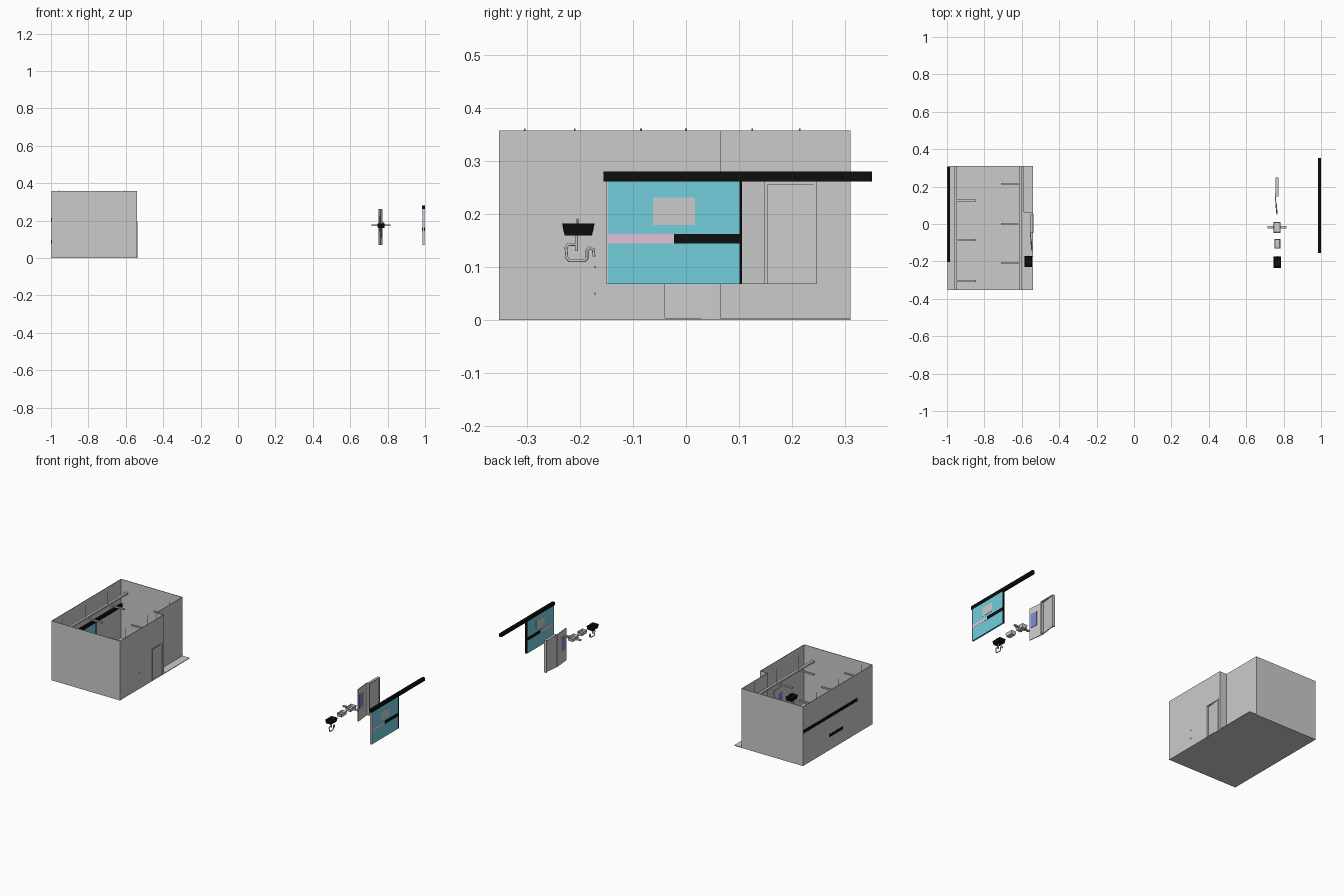
import bpy, bmesh, math
from mathutils import Vector, Matrix

if "Cube" in bpy.data.objects:
    bpy.data.objects.remove(bpy.data.objects["Cube"])


def material(name, rgb):
    m = bpy.data.materials.new(name)
    m.diffuse_color = (*rgb, 1)
    m.use_nodes = True
    m.node_tree.nodes["Principled BSDF"].inputs["Base Color"].default_value = m.diffuse_color
    return m


CYAN = material("cyan", (0.17, 0.62, 0.72))
BLACK = material("black", (0.004, 0.004, 0.004))
PINK = material("pink", (0.75, 0.55, 0.7))
GLASS = material("lavender_glass", (0.2, 0.25, 0.6))


def finish(name, bm, mat=None):
    me = bpy.data.meshes.new(name)
    bmesh.ops.recalc_face_normals(bm, faces=bm.faces)
    bm.to_mesh(me)
    bm.free()
    ob = bpy.data.objects.new(name, me)
    bpy.context.collection.objects.link(ob)
    if mat:
        me.materials.append(mat)
    return ob


def box(name, x, y, z, mat=None, off=(0, 0, 0)):
    bm = bmesh.new()
    bmesh.ops.create_cube(bm, size=1)
    for v in bm.verts:
        v.co = Vector([(r[0] + r[1]) / 2 + c * (r[1] - r[0]) + o
                       for r, c, o in zip((x, y, z), v.co, off)])
    return finish(name, bm, mat)


def slab(name, p, q, t, z, mat=None, off=(0, 0, 0)):
    """Upright panel running between two plan points p and q."""
    p, q = Vector(p), Vector(q)
    d = (q - p).normalized() * t / 2
    n = Vector((-d.y, d.x))
    bm = bmesh.new()
    f = bm.faces.new([bm.verts.new((c.x + off[0], c.y + off[1], z[0] + off[2]))
                      for c in (p + n, q + n, q - n, p - n)])
    r = bmesh.ops.extrude_face_region(bm, geom=[f])
    bmesh.ops.translate(bm, vec=(0, 0, z[1] - z[0]),
                        verts=[g for g in r["geom"] if isinstance(g, bmesh.types.BMVert)])
    return finish(name, bm, mat)


def basin(name, x, y, z, mat=None, off=(0, 0, 0)):
    """Box with an inset, sunken top and a tapered bottom."""
    ob = box(name, x, y, z, mat, off)
    bm = bmesh.new()
    bm.from_mesh(ob.data)
    top = max(bm.faces, key=lambda f: f.calc_center_median().z)
    low = min(bm.faces, key=lambda f: f.calc_center_median().z)
    c = low.calc_center_median()
    for v in low.verts:
        v.co.xy = c.xy + (v.co.xy - c.xy) * 0.85
    bmesh.ops.inset_region(bm, faces=[top], thickness=0.004)
    bmesh.ops.translate(bm, verts=top.verts, vec=(0, 0, -(z[1] - z[0]) * 0.7))
    bm.to_mesh(ob.data)
    bm.free()
    return ob


def pipe(name, pts, r, off=(0, 0, 0)):
    cu = bpy.data.curves.new(name, 'CURVE')
    cu.dimensions = '3D'
    cu.bevel_depth = r
    cu.bevel_resolution = 2
    cu.use_fill_caps = True
    s = cu.splines.new('POLY')
    s.points.add(len(pts) - 1)
    for sp, p in zip(s.points, pts):
        sp.co = (*[a + b for a, b in zip(p, off)], 1)
    ob = bpy.data.objects.new(name, cu)
    bpy.context.collection.objects.link(ob)
    return ob


# Room shell, open at the top, with a step in the right wall
T, H = 0.003, (0, 0.358)
box("floor", (-0.998, -0.54), (-0.35, 0.311), (0, 0.004))
box("left_wall", (-0.998, -0.998 + T), (-0.35, 0.311), H)
box("front_wall", (-0.998, -0.54), (-0.353, -0.35), H)
box("back_wall", (-0.998, -0.587), (0.308, 0.311), H)
box("right_wall_front", (-0.54 - T, -0.54), (-0.35, -0.047), H)
box("right_wall_lintel", (-0.54 - T, -0.54), (-0.047, 0.053), (0.195, 0.358))
box("right_wall_end", (-0.54 - T, -0.54), (0.053, 0.065), H)
box("right_wall_step", (-0.587, -0.54), (0.062, 0.065), H)
box("right_wall_back", (-0.587 - T, -0.587), (0.065, 0.311), H)

# Small service stubs through the right wall
for z in (0.05, 0.1):
    pipe("wall_stub", [(-0.545, -0.172, z), (-0.536, -0.172, z)], 0.002)

# Overhead tracks with side arms and hangers
for x, tip, ys, z in ((-0.955, -0.845, (-0.305, -0.085, 0.125), 0.285),
                      (-0.605, -0.71, (-0.21, 0.0, 0.215), 0.275)):
    box("overhead_track", (x - 0.007, x + 0.007), (-0.35, 0.309), (z - 0.005, z + 0.005))
    for y in ys:
        box("track_arm", (min(x, tip), max(x, tip)), (y - 0.005, y + 0.005), (z - 0.004, z + 0.004))
        pipe("track_hanger", [(x, y, z), (x, y, 0.362)], 0.0015)


def sliding_wall(off):
    # Cyan wall panel with bands, a window plate and a long rail
    def b(name, x, y, z, mat=None):
        box(name, x, y, z, mat, off)
    b("cyan_panel", (0.987, 0.997), (-0.147, 0.102), (0.068, 0.262), CYAN)
    b("panel_pink_edge", (0.986, 0.998), (-0.15, -0.147), (0.068, 0.262), PINK)
    b("panel_black_edge", (0.986, 0.998), (0.101, 0.106), (0.068, 0.262), BLACK)
    b("pink_band", (0.986, 0.998), (-0.148, -0.023), (0.145, 0.163), PINK)
    b("black_band", (0.985, 0.999), (-0.023, 0.104), (0.145, 0.163), BLACK)
    b("window_plate", (0.986, 0.998), (-0.062, 0.017), (0.18, 0.232))
    b("long_rail", (0.984, 1.0), (-0.156, 0.352), (0.262, 0.281), BLACK)


def door(off):
    # Frame, closed leaf and swung-open leaf with a glazed pane
    for y in ((0.147, 0.155), (0.242, 0.248)):
        box("door_jamb", (0.757, 0.772), y, (0.068, 0.262), None, off)
    box("door_head", (0.757, 0.772), (0.147, 0.248), (0.256, 0.262), None, off)
    slab("door_leaf", (0.756, 0.153), (0.767, 0.244), 0.005, (0.068, 0.258), None, off)
    slab("open_leaf", (0.755, 0.15), (0.765, 0.05), 0.005, (0.068, 0.262), None, off)
    slab("leaf_pane", (0.7595, 0.105), (0.764, 0.06), 0.007, (0.14, 0.225), GLASS, off)


def sink(off):
    # Black basin, tap and looping waste pipe
    basin("sink_basin", (0.745, 0.785), (-0.234, -0.173), (0.16, 0.182), BLACK, off)
    pipe("tap", [(0.78, -0.205, 0.175), (0.78, -0.205, 0.191), (0.768, -0.205, 0.191)], 0.0015, off)
    x = 0.767
    pipe("drain", [(x, -0.207, 0.162), (x, -0.207, 0.13)], 0.003, off)
    yz = [(-0.207, 0.143), (-0.222, 0.143), (-0.227, 0.138), (-0.225, 0.117), (-0.22, 0.112),
          (-0.192, 0.112), (-0.187, 0.117), (-0.187, 0.132), (-0.182, 0.137), (-0.175, 0.133), (-0.174, 0.12)]
    pipe("waste_pipe", [(x, y, z) for y, z in yz], 0.0028, off)


# Each assembly stands in the exploded row and again inside the room
for off in ((0, 0, 0), (-1.984, -0.048, -0.067)):
    sliding_wall(off)
for off in ((0, 0, 0), (-1.31, -0.195, -0.067)):
    door(off)
for off in ((0, 0, 0), (-1.33, 0.003, -0.07)):
    sink(off)

# Grey basins standing beside the black sink
basin("plain_basin", (0.75, 0.782), (-0.131, -0.079), (0.165, 0.185))
basin("winged_basin", (0.747, 0.783), (-0.047, 0.011), (0.165, 0.186))
for s in (-1, 1):
    a, b = sorted((0.765 + s * 0.017, 0.765 + s * 0.051))
    box("basin_wing", (a, b), (-0.024, -0.012), (0.171, 0.179))
